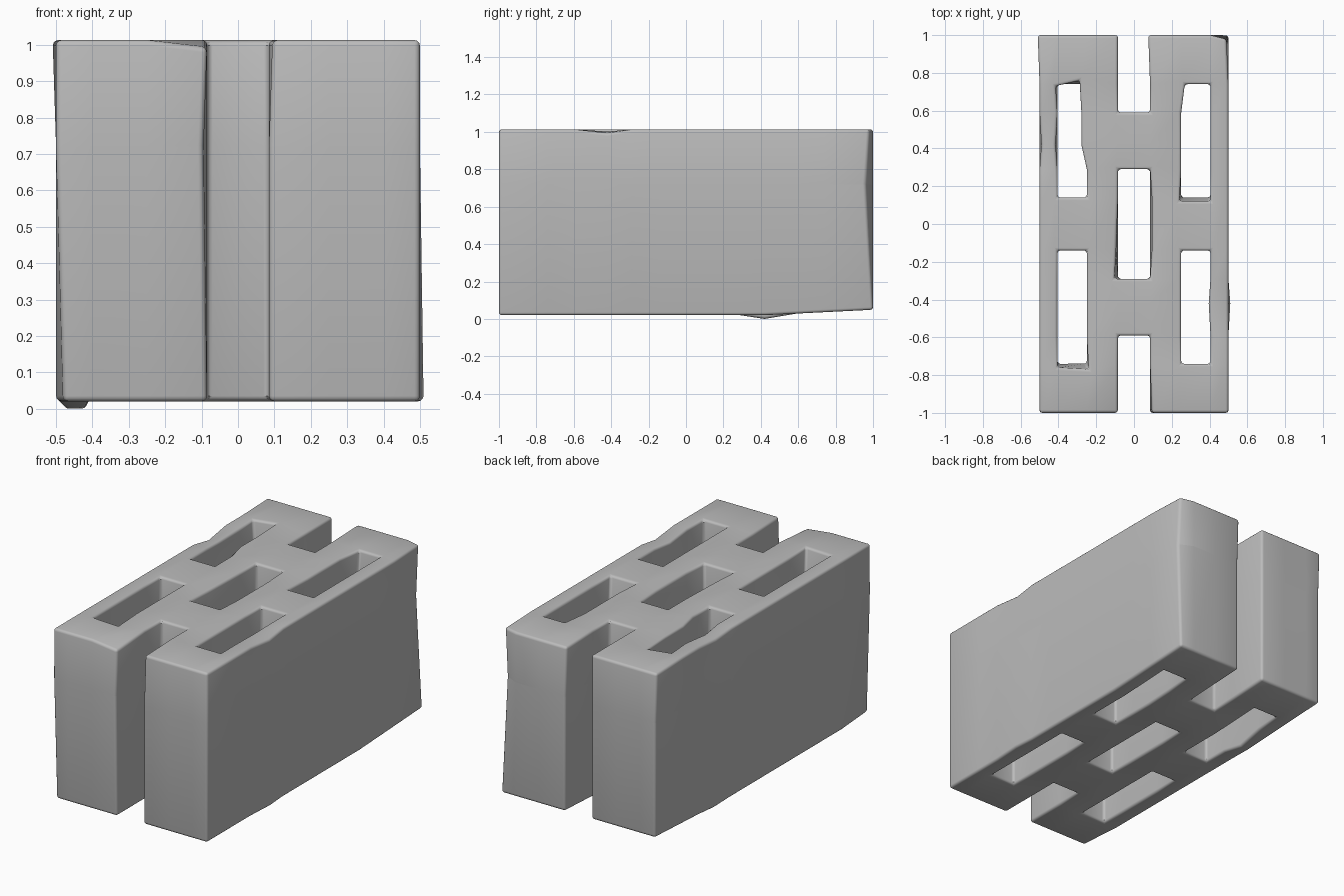
import bpy, bmesh
from mathutils import Vector

cube = bpy.data.objects.get("Cube")
if cube:
    bpy.data.objects.remove(cube)

# Named plan lines: columns across the width, rows along the length
HALF_X = {"slot": 0.085, "inner": 0.25, "outer": 0.405, "side": 0.5}
HALF_Y = {"middle": 0.14, "core": 0.29, "waist": 0.42,
          "notch": 0.59, "far": 0.74, "end": 1.0}
BOTTOM, MIDDLE, TOP = 0.02, 0.72, 1.013


def mirrored(half):
    """Sorted positions on both sides of the centre."""
    return sorted([-p for p in half.values()] + list(half.values()))


def is_open(x, y):
    """True where a through hole or an end slot leaves the block empty."""
    x, y = abs(x), abs(y)
    in_side_hole = HALF_X["inner"] < x < HALF_X["outer"] \
        and HALF_Y["middle"] < y < HALF_Y["far"]
    in_centre = x < HALF_X["slot"] and not HALF_Y["core"] < y < HALF_Y["notch"]
    return in_side_hole or in_centre


# Flat plan with the openings left out
bm = bmesh.new()
xs, ys = mirrored(HALF_X), mirrored(HALF_Y)
grid = {(x, y): bm.verts.new((x, y, BOTTOM)) for x in xs for y in ys}
for x_low, x_high in zip(xs, xs[1:]):
    for y_low, y_high in zip(ys, ys[1:]):
        if not is_open((x_low + x_high) / 2, (y_low + y_high) / 2):
            bm.faces.new([grid[corner] for corner in (
                (x_low, y_low), (x_high, y_low), (x_high, y_high), (x_low, y_high))])

# Raise the plan in two lifts so the walls have a middle row
faces = bm.faces[:]
for level in (MIDDLE, TOP):
    lifted = bmesh.ops.extrude_face_region(bm, geom=faces)["geom"]
    faces = [g for g in lifted if isinstance(g, bmesh.types.BMFace)]
    for vert in {v for f in faces for v in f.verts}:
        vert.co.z = level
bmesh.ops.recalc_face_normals(bm, faces=bm.faces[:])

# Irregularities of the cast block, as small steps of chosen points
STEP = 0.01
LEFT, BACK, UP = (Vector(axis) * STEP for axis in ((1, 0, 0), (0, 1, 0), (0, 0, 1)))
RIGHT, FRONT, DOWN = -LEFT, -BACK, -UP
DENTS = {
    TOP: {
        "right slot front end": DOWN * 2,
        "left slot front end": LEFT,
        "left side front waist": DOWN * 2,
        "left outer front waist": RIGHT + DOWN,
        "right side back waist": LEFT + DOWN * 2,
        "right outer back waist": RIGHT + DOWN,
        "right side back end": RIGHT,
        "left slot back end": RIGHT,
        "left side back end": RIGHT + FRONT * 2,
        "right outer back far": RIGHT + FRONT,
        "right inner back far": RIGHT * 4 + BACK * 2,
        "right inner back notch": RIGHT * 3,
        "right inner back waist": RIGHT * 3,
        "left inner back far": LEFT * 2,
        "left inner back middle": RIGHT + FRONT * 2,
        "left outer back middle": FRONT * 2,
        "right slot front core": RIGHT * 2,
        "right slot front middle": RIGHT,
        "left slot front middle": LEFT,
        "left slot back middle": LEFT,
        "right outer front far": FRONT * 2,
        "right inner front far": LEFT + FRONT * 3,
    },
    MIDDLE: {
        "right slot front end": RIGHT,
        "left side back end": RIGHT + FRONT * 4,
    },
    BOTTOM: {
        "right side front end": LEFT * 2,
        "left side front waist": LEFT,
        "right side back waist": LEFT * 2 + DOWN * 2,
        "right outer back waist": RIGHT + DOWN * 2,
    },
}
start = {v: v.co.copy() for v in bm.verts}
for level, dents in DENTS.items():
    for place, move in dents.items():
        side, column, end, row = place.split()
        spot = Vector((HALF_X[column] * (1 if side == "left" else -1),
                       HALF_Y[row] * (1 if end == "back" else -1), level))
        nearest = min(start, key=lambda v: (start[v] - spot).length)
        nearest.co += move

# Underside rises toward the back
for vert, origin in start.items():
    if origin.z < MIDDLE / 2:
        vert.co += UP * max(0, origin.y - HALF_Y["waist"]) * 5

# Block with softly rounded edges
mesh = bpy.data.meshes.new("hollow_block")
bm.to_mesh(mesh)
bm.free()
block = bpy.data.objects.new("hollow_block", mesh)
bpy.context.collection.objects.link(block)
bevel = block.modifiers.new("soft_edges", "BEVEL")
bevel.width = 0.015
bevel.segments = 3
bevel.limit_method = "ANGLE"
bevel.angle_limit = 0.8

# Plain grey material
grey = bpy.data.materials.new("concrete_grey")
grey.use_nodes = True
color = (0.5, 0.5, 0.5, 1)
grey.diffuse_color = color
grey.node_tree.nodes["Principled BSDF"].inputs["Base Color"].default_value = color
mesh.materials.append(grey)

bpy.context.view_layer.objects.active = block
block.select_set(True)
bpy.ops.object.modifier_apply(modifier=bevel.name)
bpy.ops.object.shade_smooth_by_angle(angle=0.6)
